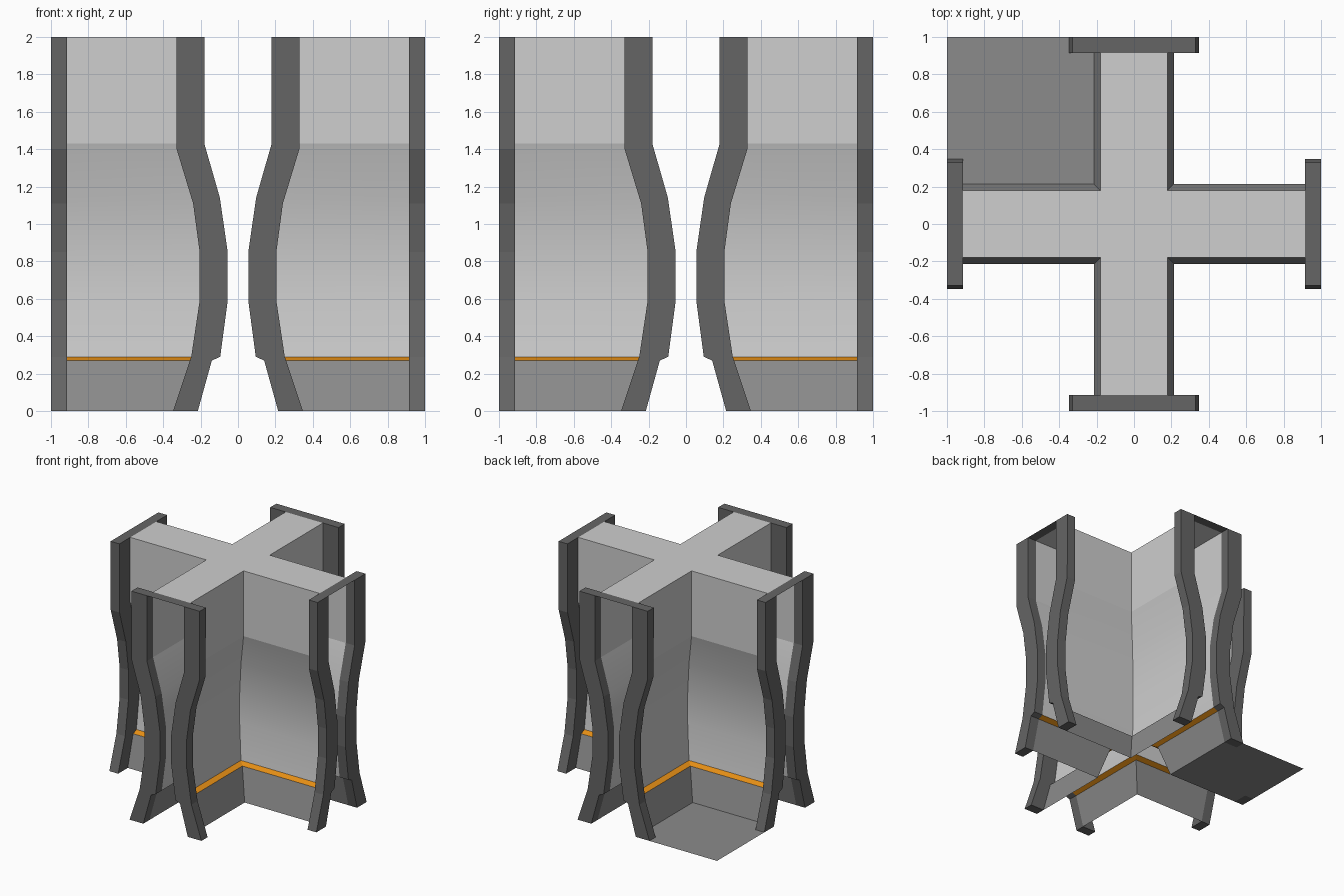
import bpy, bmesh, math
from mathutils import Matrix

if "Cube" in bpy.data.objects:
    bpy.data.objects.remove(bpy.data.objects["Cube"])


def material(name, rgb):
    m = bpy.data.materials.new(name)
    m.diffuse_color = (*rgb, 1)
    m.use_nodes = True
    m.node_tree.nodes["Principled BSDF"].inputs["Base Color"].default_value = m.diffuse_color
    return m


WALL = material("light grey", (0.62, 0.62, 0.62))
BASE = material("mid grey", (0.26, 0.26, 0.26))
FRAME = material("dark grey", (0.13, 0.13, 0.13))
TRIM = material("orange", (0.80, 0.28, 0.008))

END = 0.915  # where the walls meet the end frames

# half width of the arms against height: (half width, z)
UPPER = [(0.095, 0.29), (0.055, 0.59), (0.055, 0.85), (0.097, 1.14), (0.18, 1.43), (0.18, 2.0)]
LEDGE = [(0.14, 0.27), (0.095, 0.29)]
SKIRT = [(0.215, 0.0), (0.14, 0.27)]
# outer edge of the end frames, one point per wall profile point
OUTER = [(0.347, 0.0), (0.257, 0.27), (0.25, 0.29), (0.205, 0.59), (0.205, 0.85),
         (0.24, 1.11), (0.328, 1.40), (0.33, 2.0)]


def finish(bm, name, mat, smooth=False):
    me = bpy.data.meshes.new(name)
    bm.to_mesh(me)
    bm.free()
    ob = bpy.data.objects.new(name, me)
    bpy.context.collection.objects.link(ob)
    me.materials.append(mat)
    if smooth:
        bpy.ops.object.select_all(action='DESELECT')
        bpy.context.view_layer.objects.active = ob
        ob.select_set(True)
        bpy.ops.object.shade_smooth_by_angle(angle=math.radians(14))
    return ob


def four_turns(bm):
    # copy the geometry around the z axis
    src = bm.verts[:] + bm.edges[:] + bm.faces[:]
    for k in (1, 2, 3):
        new = bmesh.ops.duplicate(bm, geom=src)["geom"]
        vs = [v for v in new if isinstance(v, bmesh.types.BMVert)]
        bmesh.ops.rotate(bm, verts=vs, matrix=Matrix.Rotation(k * math.pi / 2, 3, 'Z'))


def corner_sheet(name, profile, mat, smooth=False):
    # L-shaped wall around one inner corner, repeated in all four
    bm = bmesh.new()
    rows = [[bm.verts.new(p) for p in ((END, h, z), (h, h, z), (h, END, z))] for h, z in profile]
    for a, b in zip(rows, rows[1:]):
        for i in (0, 1):
            bm.faces.new((a[i + 1], a[i], b[i], b[i + 1]))
    bm.normal_update()
    for f in bm.faces:  # face the open quadrant
        if f.normal.x + f.normal.y < 0:
            f.normal_flip()
    four_turns(bm)
    return finish(bm, name, mat, smooth)


corner_sheet("curved_walls", UPPER, WALL, True)
corner_sheet("orange_trim", LEDGE, TRIM)
corner_sheet("base_skirt", SKIRT, BASE)

# flat cross on top
bm = bmesh.new()
h = 0.18
pts = []
for k in range(4):
    r = Matrix.Rotation(k * math.pi / 2, 2)
    pts += [r @ v for v in (Matrix(((END, -h), (END, h)))[0], Matrix(((END, -h), (END, h)))[1], Matrix(((h, h), (h, h)))[0])]
bm.faces.new([bm.verts.new((p[0], p[1], 2.0)) for p in pts])
finish(bm, "top_cross", WALL)

# end frames: two curved strips joined by a thin sheet at the top
bm = bmesh.new()
inner = SKIRT + UPPER
for s in (-1, 1):
    rows = [[bm.verts.new(p) for p in ((s * i[0], -1, i[1]), (s * o[0], -1, o[1]),
                                       (s * o[0], -END, o[1]), (s * i[0], -END, i[1]))]
            for i, o in zip(inner, OUTER)]
    for a, b in zip(rows, rows[1:]):
        for j in range(4):
            bm.faces.new((a[j], a[(j + 1) % 4], b[(j + 1) % 4], b[j]))
    bm.faces.new(rows[0])
    bm.faces.new(rows[-1])
bmesh.ops.recalc_face_normals(bm, faces=bm.faces[:])
bm.faces.new([bm.verts.new(p) for p in ((-h, -1, 2), (h, -1, 2), (h, -END, 2), (-h, -END, 2))])
four_turns(bm)
finish(bm, "end_frames", FRAME)

# floor plate in one quadrant, notched around the frame feet
bm = bmesh.new()
e, f = 0.215, 0.347
plan = [(-e, e), (-e, END), (-f, END), (-f, 1), (-1, 1), (-1, f), (-END, f), (-END, e)]
face = bm.faces.new([bm.verts.new((x, y, 0.0)) for x, y in plan])
face.normal_update()
if face.normal.z < 0:
    face.normal_flip()
finish(bm, "floor_plate", BASE)
